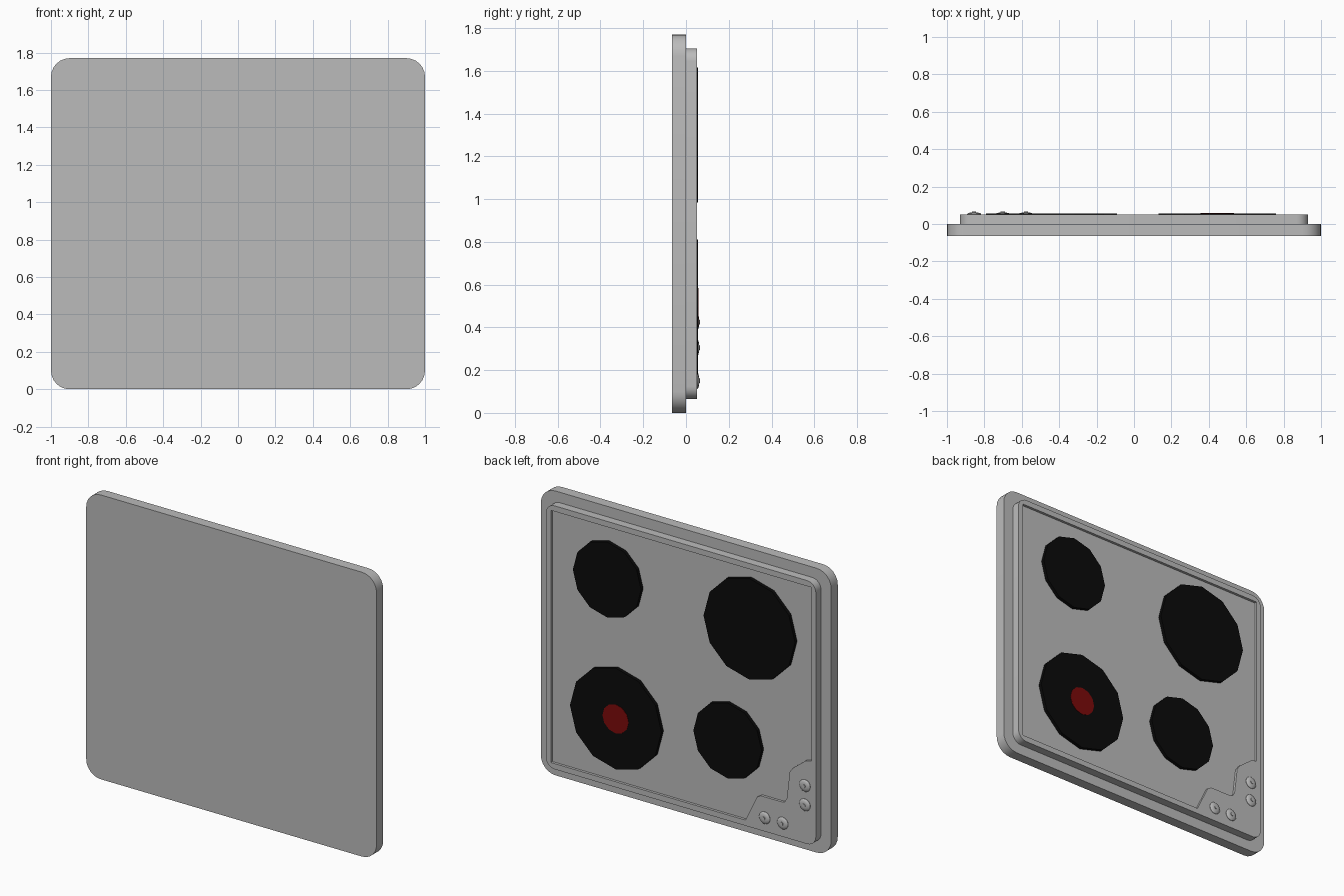
import bpy, bmesh
from math import sin, cos, pi, radians

cube = bpy.data.objects.get("Cube")
if cube:
    bpy.data.objects.remove(cube, do_unlink=True)


def material(name, rgb):
    m = bpy.data.materials.new(name)
    m.use_nodes = True
    m.diffuse_color = (*rgb, 1)
    m.node_tree.nodes["Principled BSDF"].inputs["Base Color"].default_value = (*rgb, 1)
    return m


steel = material("steel grey", (0.5, 0.5, 0.5))
black = material("hotplate black", (0.003, 0.003, 0.003))
red = material("hot spot red", (0.2, 0.003, 0.003))


def rounded_rect(x, z0, z1, r, steps=6):
    pts = []
    corners = [(x - r, z1 - r), (r - x, z1 - r), (r - x, z0 + r), (x - r, z0 + r)]
    for quarter, (cx, cz) in enumerate(corners):
        for i in range(steps + 1):
            a = (quarter + i / steps) * pi / 2
            pts.append((cx + r * cos(a), cz + r * sin(a)))
    return pts


def circle(x, z, r, sides):
    return [(x + r * cos(2 * pi * i / sides), z + r * sin(2 * pi * i / sides))
            for i in range(sides)]


def loft(name, rings, mat, smooth=True):
    """Closed solid through equal-length (outline, y) rings."""
    bm = bmesh.new()
    loops = [[bm.verts.new((x, y, z)) for x, z in pts] for pts, y in rings]
    bm.faces.new(loops[0])
    bm.faces.new(loops[-1])
    n = len(loops[0])
    for a, b in zip(loops, loops[1:]):
        for i in range(n):
            j = (i + 1) % n
            bm.faces.new((a[i], a[j], b[j], b[i]))
    bmesh.ops.recalc_face_normals(bm, faces=bm.faces[:])
    mesh = bpy.data.meshes.new(name)
    bm.to_mesh(mesh)
    bm.free()
    mesh.materials.append(mat)
    ob = bpy.data.objects.new(name, mesh)
    bpy.context.collection.objects.link(ob)
    bpy.ops.object.select_all(action="DESELECT")
    ob.select_set(True)
    bpy.context.view_layer.objects.active = ob
    if smooth:
        bpy.ops.object.shade_smooth_by_angle(angle=radians(35))
    return ob


def prism(name, pts, y0, y1, mat, smooth=True):
    return loft(name, [(pts, y0), (pts, y1)], mat, smooth)


TOP, FLOOR = 0.051, 0.035

# Wide base plate
prism("base_plate", rounded_rect(1, 0, 1.77, 0.1), -0.065, 0, steel)

# Raised slab with a sunken cooking area that steps around the control corner
slab = prism("raised_slab", rounded_rect(0.93, 0.065, 1.705, 0.06), -0.01, TOP, steel)
recess = [(0.895, 0.1), (0.895, 1.67), (-0.9, 1.67), (-0.9, 0.59), (-0.86, 0.58),
          (-0.77, 0.51), (-0.75, 0.48), (-0.73, 0.31), (-0.715, 0.285),
          (-0.69, 0.28), (-0.55, 0.28), (-0.525, 0.265), (-0.445, 0.1)]
cutter = prism("recess_cutter", recess, FLOOR, TOP + 0.05, steel, False)
cutter.hide_render = True
bpy.context.view_layer.objects.active = slab
cut = slab.modifiers.new("recess", "BOOLEAN")
cut.object, cut.operation, cut.solver = cutter, "DIFFERENCE", "EXACT"
bpy.ops.object.modifier_apply(modifier=cut.name)
bpy.data.objects.remove(cutter, do_unlink=True)

# Four hotplates
for name, x, z, r in [("large_upper", -0.475, 1.30, 0.315), ("large_lower", 0.445, 0.495, 0.315),
                      ("small_upper", 0.505, 1.345, 0.235), ("small_lower", -0.325, 0.565, 0.235)]:
    prism(name + "_hotplate", circle(x, z, r, 12), FLOOR - 0.005, 0.056, black, False)

# Glowing spot
prism("hot_spot", circle(0.445, 0.495, 0.09, 12), 0.05, 0.058, red, False)

# Control knobs: low domes with a small centre grip
for i, (x, z) in enumerate([(-0.855, 0.425), (-0.855, 0.305), (-0.578, 0.15), (-0.702, 0.15)]):
    profile = [(0.038, TOP - 0.005), (0.038, 0.053), (0.033, 0.058), (0.02, 0.061), (0.012, 0.062)]
    loft(f"knob_{i + 1}", [(circle(x, z, r, 16), y) for r, y in profile], steel)
    prism(f"knob_grip_{i + 1}", circle(x, z, 0.011, 10), 0.055, 0.066, steel)
